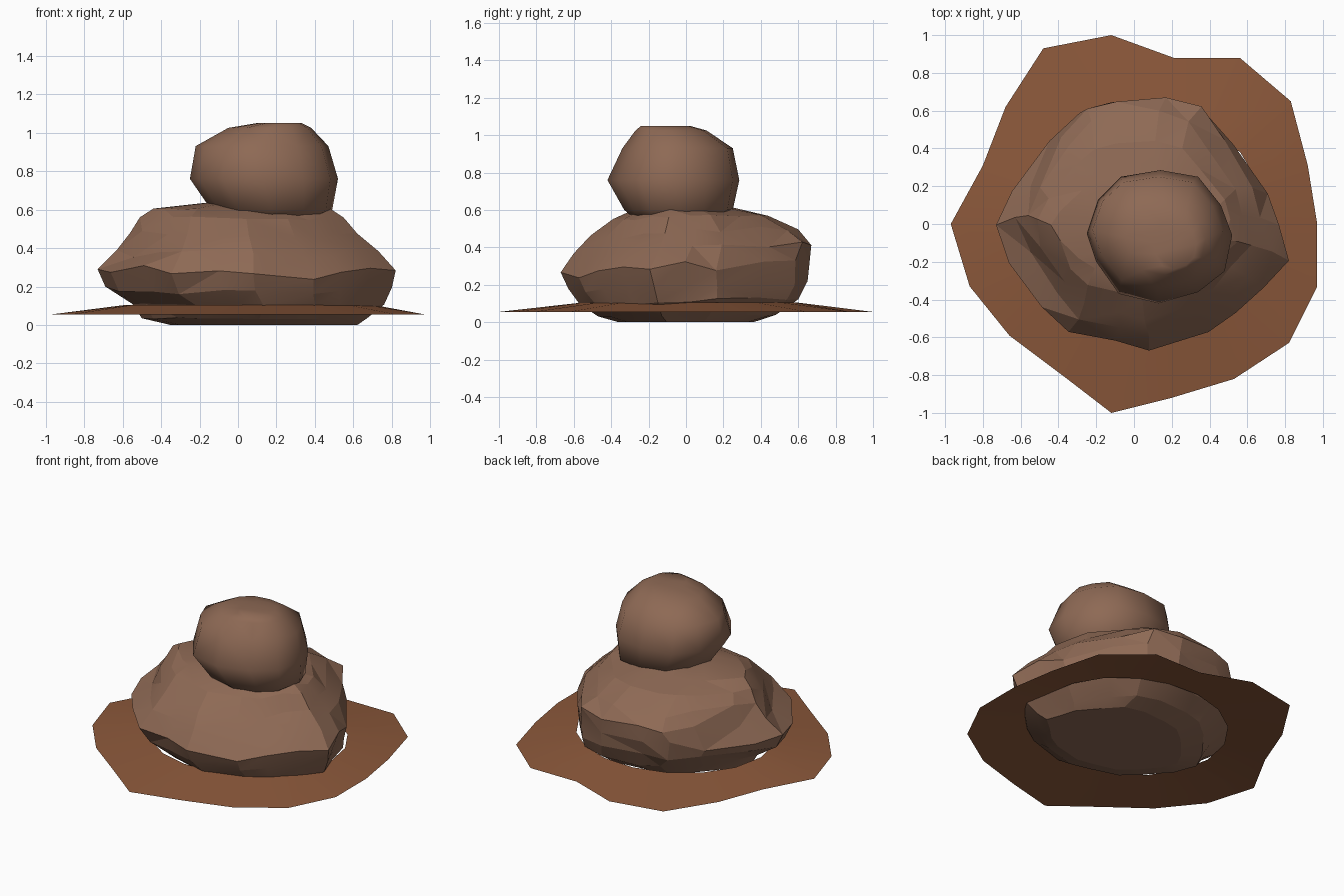
import bpy, bmesh, math, random

random.seed(7)
cube = bpy.data.objects.get("Cube")
if cube:
    bpy.data.objects.remove(cube, do_unlink=True)


def material(name, rgb):
    mat = bpy.data.materials.new(name)
    mat.use_nodes = True
    mat.diffuse_color = (*rgb, 1)
    mat.node_tree.nodes["Principled BSDF"].inputs["Base Color"].default_value = (*rgb, 1)
    return mat


def finish(bm, name, mat, angle):
    mesh = bpy.data.meshes.new(name)
    bm.to_mesh(mesh)
    bm.free()
    mesh.materials.append(mat)
    obj = bpy.data.objects.new(name, mesh)
    bpy.context.collection.objects.link(obj)
    bpy.ops.object.select_all(action="DESELECT")
    obj.select_set(True)
    bpy.context.view_layer.objects.active = obj
    bpy.ops.object.shade_smooth_by_angle(angle=math.radians(angle))


def bridge(bm, lower, upper):
    """Join two loops of equal length with quads."""
    for i in range(len(lower)):
        j = (i + 1) % len(lower)
        bm.faces.new((lower[j], lower[i], upper[i], upper[j]))


def boulder(name, outline, levels, mat, jitter, tilt, angle):
    """Faceted stone: the widest outline is fitted to the box of each level."""
    xs, ys = zip(*outline)
    x0, x1, y0, y1 = min(xs), max(xs), min(ys), max(ys)
    low, high = levels[0][0], levels[-1][0]
    bm = bmesh.new()
    loops = []
    for z, a, b, c, d in levels:
        rise = math.sin(math.pi * (z - low) / (high - low))
        loop = []
        for x, y in outline:
            px = a + (x - x0) / (x1 - x0) * (b - a)
            py = c + (y - y0) / (y1 - y0) * (d - c)
            extreme = x in (x0, x1) or y in (y0, y1)
            amount = 0 if extreme else jitter * rise
            scale = 1 + random.uniform(-amount, amount * .6)
            lift = random.uniform(-amount, amount) + tilt * rise * y
            loop.append(bm.verts.new((px * scale, py * scale, z + lift)))
        loops.append(loop)
    for lower, upper in zip(loops, loops[1:]):
        bridge(bm, lower, upper)
    bm.faces.new(loops[0])
    bm.faces.new(loops[-1])
    bmesh.ops.triangulate(bm, faces=bm.faces, quad_method="SHORT_EDGE")
    bmesh.ops.recalc_face_normals(bm, faces=bm.faces)
    finish(bm, name, mat, angle)


stone = material("brown stone", (0.27, 0.142, 0.09))
soil = material("red brown soil", (0.26, 0.098, 0.043))

# Large lower boulder
large_outline = [(-.73, 0), (-.65, .18), (-.45, .45), (-.29, .6), (-.12, .645),
                 (.18, .67), (.39, .61), (.53, .43), (.72, .17), (.76, 0),
                 (.82, -.19), (.68, -.33), (.55, -.48), (.4, -.58), (.08, -.67),
                 (-.1, -.63), (-.34, -.56), (-.48, -.43), (-.65, -.2)]
large_levels = [(0, -.35, .62, -.36, .36), (.035, -.5, .67, -.47, .48),
                (.11, -.55, .76, -.57, .6), (.2, -.69, .8, -.63, .65),
                (.29, -.73, .82, -.67, .66), (.39, -.63, .73, -.6, .67),
                (.48, -.56, .62, -.51, .6), (.56, -.51, .55, -.39, .44),
                (.605, -.44, .48, -.28, .27), (.635, -.17, .22, -.15, .15)]
boulder("large_boulder", large_outline, large_levels, stone, .035, .035, 12)

# Small boulder resting on top
small_outline = [(-.25, -.05), (-.19, .13), (-.07, .25), (.14, .285), (.34, .25),
                 (.46, .1), (.52, -.06), (.48, -.25), (.34, -.36), (.13, -.42),
                 (-.08, -.37), (-.2, -.2)]
small_levels = [(.54, -.03, .4, -.26, .14), (.6, -.14, .49, -.33, .25),
                (.76, -.25, .52, -.42, .285), (.93, -.22, .47, -.34, .25),
                (1.025, -.05, .38, -.27, .11), (1.05, .1, .33, -.24, .02)]
boulder("small_boulder", small_outline, small_levels, stone, 0, 0, 80)

# Thin sloping collar of soil around the lower boulder
rim = [(-.97, 0), (-.8, .31), (-.68, .62), (-.48, .93), (-.12, 1), (.21, .88),
       (.56, .88), (.83, .65), (.92, .31), (.97, 0), (.97, -.33), (.82, -.63),
       (.53, -.82), (.2, -.92), (-.12, -1), (-.38, -.8), (-.66, -.59), (-.87, -.33)]
bm = bmesh.new()
outer, inner = [], []
for x, y in rim:
    turn = math.atan2(y, x)
    outer.append(bm.verts.new((x, y, .055)))
    inner.append(bm.verts.new((.06 + .64 * math.cos(turn), .02 + .58 * math.sin(turn), .105)))
bridge(bm, outer, inner)
finish(bm, "soil_collar", soil, 30)
